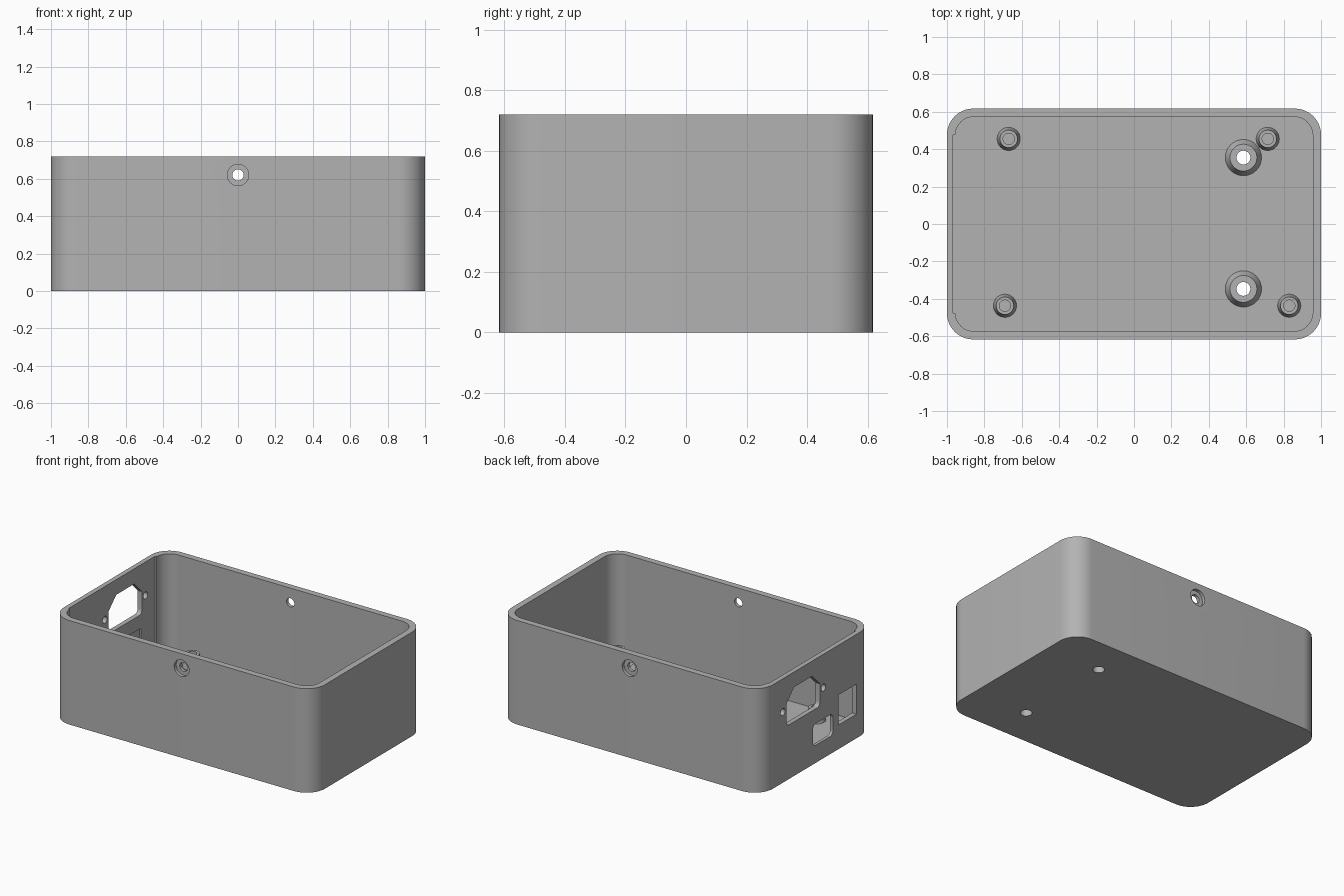
import bpy, bmesh
from math import cos, sin, pi, radians

cube = bpy.data.objects.get("Cube")
if cube:
    bpy.data.objects.remove(cube, do_unlink=True)

plastic = bpy.data.materials.new("grey_plastic")
plastic.use_nodes = True
colour = (0.45, 0.45, 0.45, 1)
plastic.diffuse_color = colour
plastic.node_tree.nodes["Principled BSDF"].inputs["Base Color"].default_value = colour

HX, HY, TOP = 1.0, 0.617, 0.72
WALL, FLOOR = 0.044, 0.044


def rounded_rect(a0, a1, b0, b1, radii, segs):
    """Outline with one radius and segment count per corner, from the low corner round."""
    pts = []
    corners = [(a0, b0, 1, 1), (a1, b0, -1, 1), (a1, b1, -1, -1), (a0, b1, 1, -1)]
    for k, (a, b, sa, sb) in enumerate(corners):
        r, n = radii[k], segs[k]
        for i in range(n + 1):
            t = pi + k * pi / 2 + i * pi / 2 / n
            pts.append((a + sa * r + r * cos(t), b + sb * r + r * sin(t)))
    return pts


def circle(a, b, r, n=32):
    return [(a + r * cos(2 * pi * i / n), b + r * sin(2 * pi * i / n)) for i in range(n)]


def finish(name, bm):
    bmesh.ops.recalc_face_normals(bm, faces=bm.faces)
    mesh = bpy.data.meshes.new(name)
    bm.to_mesh(mesh)
    bm.free()
    mesh.materials.append(plastic)
    obj = bpy.data.objects.new(name, mesh)
    bpy.context.collection.objects.link(obj)
    return obj


def prism(name, outline, axis, lo, hi):
    """Extrude an outline along an axis between two positions."""
    place = {"X": lambda a, b, h: (h, a, b),
             "Y": lambda a, b, h: (a, h, b),
             "Z": lambda a, b, h: (a, b, h)}[axis]
    bm = bmesh.new()
    rings = [[bm.verts.new(place(a, b, h)) for a, b in outline] for h in (lo, hi)]
    bm.faces.new(rings[0])
    bm.faces.new(rings[1])
    n = len(outline)
    for i in range(n):
        j = (i + 1) % n
        bm.faces.new((rings[0][i], rings[0][j], rings[1][j], rings[1][i]))
    return finish(name, bm)


def cut(target, outline, axis, lo, hi):
    cutter = prism("cutter", outline, axis, lo, hi)
    cutter.hide_render = True
    bpy.context.view_layer.objects.active = target
    mod = target.modifiers.new("cut", "BOOLEAN")
    mod.operation, mod.solver, mod.object = "DIFFERENCE", "EXACT", cutter
    bpy.ops.object.modifier_apply(modifier=mod.name)
    bpy.data.objects.remove(cutter, do_unlink=True)


def box(a0, a1, b0, b1):
    return [(a0, b0), (a1, b0), (a1, b1), (a0, b1)]


def smooth(obj):
    bpy.ops.object.select_all(action="DESELECT")
    obj.select_set(True)
    bpy.context.view_layer.objects.active = obj
    bpy.ops.object.shade_smooth_by_angle(angle=radians(30))


def ring_boss(name, x, y, profile, n=32):
    """Turn a closed (radius, height) profile about a vertical axis."""
    bm = bmesh.new()
    rings = [[bm.verts.new((x + a, y + b, z)) for a, b in circle(0, 0, r, n)]
             for r, z in profile]
    for k, ring in enumerate(rings):
        other = rings[(k + 1) % len(rings)]
        for i in range(n):
            j = (i + 1) % n
            bm.faces.new((ring[i], ring[j], other[j], other[i]))
    smooth(finish(name, bm))


# Open-topped case with rounded corners
case = prism("case", rounded_rect(-HX, HX, -HY, HY, [0.14] * 4, [12] * 4), "Z", 0, TOP)
ix, iy = HX - WALL, HY - WALL
cut(case, rounded_rect(-ix, ix, -iy, iy, [0.1] * 4, [12] * 4), "Z", FLOOR, 1)

# Thinned panel on the socket wall, with a shallow pocket inside
cut(case, box(-0.475, 0.475, FLOOR + 0.002, 1), "X", -0.967, -0.9)
cut(case, box(-0.2, 0.32, 0.1, 0.28), "X", -0.979, -0.9)

# Power socket opening with chamfered top corners and two fixing holes
cut(case, rounded_rect(-0.036, 0.33, 0.375, 0.615,
                       [0.03, 0.03, 0.085, 0.085], [6, 6, 1, 1]), "X", -1.1, -0.9)
for y in (-0.075, 0.369):
    cut(case, circle(y, 0.489, 0.024), "X", -1.1, -0.9)

# Small connector opening and switch opening
cut(case, rounded_rect(-0.178, 0.04, 0.122, 0.272, [0.03] * 4, [6] * 4), "X", -1.1, -0.9)
cut(case, box(-0.436, -0.24, 0.167, 0.375), "X", -1.1, -0.9)

# Counterbored lid screw holes, front and back
for side in (-1, 1):
    cut(case, circle(0, 0.62, 0.03), "Y", *sorted((side * 0.5, side * 0.7)))
    cut(case, circle(0, 0.62, 0.057), "Y", *sorted((side * (HY - 0.022), side * 0.7)))

# Mounting holes through the floor, with tapered bosses
mounts = [("back", 0.585, 0.355), ("front", 0.585, -0.347)]
for label, x, y in mounts:
    cut(case, circle(x, y, 0.037), "Z", -0.1, 0.2)
    ring_boss(label + "_mounting_boss", x, y,
              [(0.037, FLOOR), (0.097, FLOOR), (0.072, 0.1), (0.037, 0.1)])

# Circuit board standoffs with blind screw holes
standoffs = [("back_right", -0.67, 0.455), ("back_left", 0.715, 0.455),
             ("front_right", -0.69, -0.437), ("front_left", 0.83, -0.437)]
for label, x, y in standoffs:
    ring_boss(label + "_standoff", x, y,
              [(0.03, FLOOR), (0.062, FLOOR), (0.047, 0.135), (0.03, 0.135)])

smooth(case)
